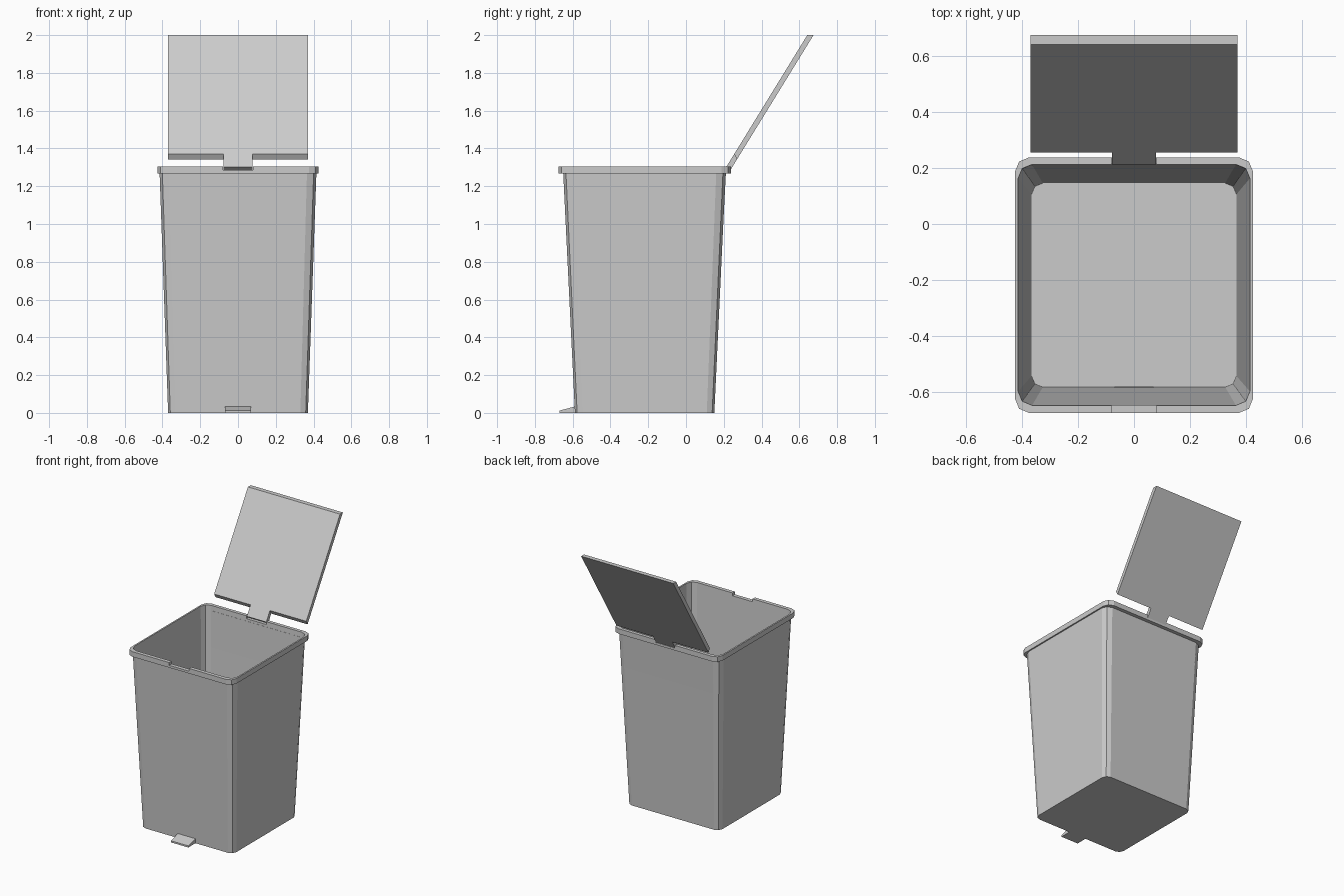
import bpy, bmesh, math

if "Cube" in bpy.data.objects:
    bpy.data.objects.remove(bpy.data.objects["Cube"])


def finish(name, bm):
    bmesh.ops.recalc_face_normals(bm, faces=bm.faces)
    mesh = bpy.data.meshes.new(name)
    bm.to_mesh(mesh)
    bm.free()
    obj = bpy.data.objects.new(name, mesh)
    bpy.context.collection.objects.link(obj)
    return obj


def loft(name, rings):
    """Closed solid through equal-length rings, capped at both ends."""
    bm = bmesh.new()
    loops = [[bm.verts.new(p) for p in ring] for ring in rings]
    for a, b in zip(loops, loops[1:]):
        n = len(a)
        for i in range(n):
            j = (i + 1) % n
            bm.faces.new((a[i], a[j], b[j], b[i]))
    bm.faces.new(loops[0])
    bm.faces.new(loops[-1])
    return finish(name, bm)


def rounded(hx, y0, y1, r, z):
    """Rectangle with two-segment rounded corners at height z."""
    centres = [(hx - r, y1 - r), (r - hx, y1 - r), (r - hx, y0 + r), (hx - r, y0 + r)]
    pts = []
    for k, (cx, cy) in enumerate(centres):
        for s in range(3):
            a = math.radians(90 * k + 45 * s)
            pts.append((cx + r * math.cos(a), cy + r * math.sin(a), z))
    return pts


def slab(hx, profile):
    """Left and right rings of a side profile (y, z)."""
    return [[(x, y, z) for y, z in profile] for x in (-hx, hx)]


# tapered hollow bin with an overhanging rim
bin_body = loft("bin_body", [
    rounded(0.37, -0.588, 0.15, 0.04, 0.0),
    rounded(0.415, -0.65, 0.21, 0.05, 1.268),
    rounded(0.425, -0.675, 0.238, 0.05, 1.268),
    rounded(0.425, -0.675, 0.238, 0.05, 1.305),
    rounded(0.414, -0.648, 0.213, 0.05, 1.305),
    rounded(0.366, -0.583, 0.146, 0.04, 0.006),
])

# notches in the front and back of the rim
cutter = loft("notch_cutter", slab(0.08, [(-0.8, 1.285), (0.4, 1.285), (0.4, 1.4), (-0.8, 1.4)]))
cutter.hide_render = True
cutter.hide_viewport = True
cut = bin_body.modifiers.new("rim_notches", "BOOLEAN")
cut.operation = "DIFFERENCE"
cut.solver = "EXACT"
cut.object = cutter

# open lid: a T outline with a hinge tab, front skin and back skin
W, T = 0.37, 0.078


def lid_outline(top, neck, tip):
    rows = [(W, top), (W, neck), (T, neck), (T, tip)]
    right = [(x, y, z) for x, (y, z) in rows]
    return right + [(-x, y, z) for x, y, z in reversed(right)]


loft("lid", [
    lid_outline((0.642, 2.0), (0.255, 1.37), (0.213, 1.302)),
    lid_outline((0.675, 2.0), (0.27, 1.342), (0.235, 1.285)),
])

# foot pedal
loft("pedal", slab(0.07, [(-0.67, 0.0), (-0.58, 0.0), (-0.58, 0.036), (-0.67, 0.012)]))
